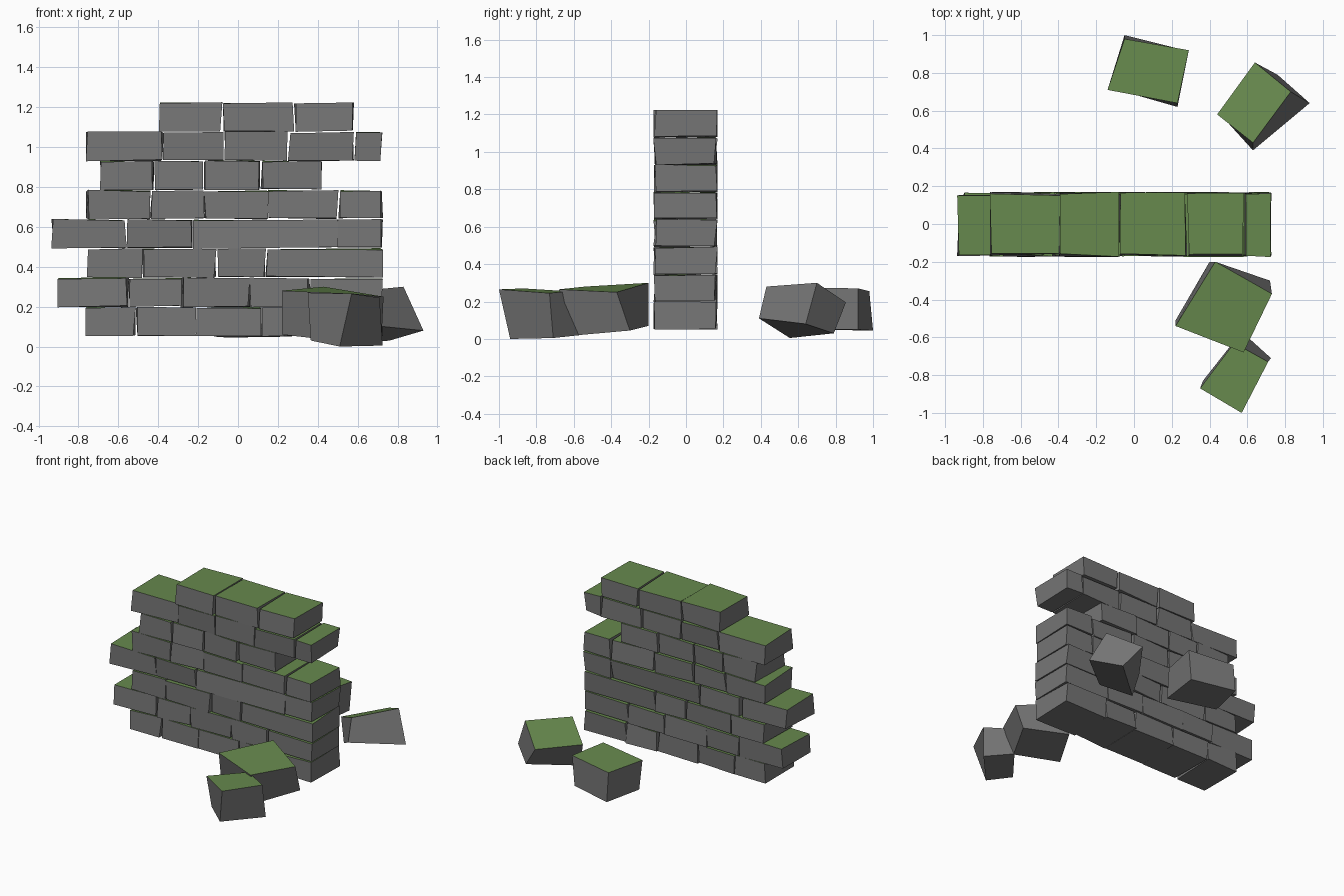
import bpy
import bmesh
import random
from mathutils import Vector

random.seed(4)

old = bpy.data.objects.get("Cube")
if old:
    bpy.data.objects.remove(old, do_unlink=True)


def make_material(name, rgb):
    mat = bpy.data.materials.new(name)
    mat.use_nodes = True
    mat.diffuse_color = (*rgb, 1)
    mat.node_tree.nodes["Principled BSDF"].inputs["Base Color"].default_value = (*rgb, 1)
    return mat


STONE = make_material("grey stone", (0.18, 0.18, 0.18))
MOSS = make_material("green moss", (0.135, 0.25, 0.075))


def add_block(bm, bottom, top):
    """Six-sided stone from two counter-clockwise rings; its top is mossy."""
    low = [bm.verts.new(p) for p in bottom]
    high = [bm.verts.new(p) for p in top]
    bm.faces.new(low[::-1])
    bm.faces.new(high).material_index = 1
    for i in range(4):
        j = (i + 1) % 4
        bm.faces.new((low[i], low[j], high[j], high[i]))


def finish(bm, name):
    mesh = bpy.data.meshes.new(name)
    bm.to_mesh(mesh)
    bm.free()
    mesh.materials.append(STONE)
    mesh.materials.append(MOSS)
    bpy.context.collection.objects.link(bpy.data.objects.new(name, mesh))


def jitter(x, y, z):
    return Vector((x + random.uniform(-0.008, 0.008),
                   y + random.uniform(-0.01, 0.01),
                   z + random.uniform(-0.005, 0.005)))


# Wall courses from the ground up: the x positions of the joints
COURSES = [
    (-0.765, -0.515, -0.21, 0.12, 0.38, 0.725),
    (-0.905, -0.55, -0.285, 0.06, 0.36, 0.725),
    (-0.76, -0.48, -0.11, 0.14, 0.725),
    (-0.935, -0.56, -0.23, 0.5, 0.725),
    (-0.76, -0.44, -0.17, 0.15, 0.505, 0.725),
    (-0.69, -0.42, -0.17, 0.115, 0.43),
    (-0.765, -0.375, -0.07, 0.25, 0.58, 0.725),
    (-0.40, -0.08, 0.28, 0.58),
]
PITCH = 0.1465
FRONT, BACK, GAP = -0.165, 0.16, 0.005

for row, joints in enumerate(COURSES):
    bm = bmesh.new()
    z0 = 0.055 + row * PITCH
    z1 = z0 + PITCH - 0.006
    for x0, x1 in zip(joints, joints[1:]):
        a, b = x0 + GAP, x1 - GAP
        plan = [(a, FRONT), (b, FRONT), (b, BACK), (a, BACK)]
        add_block(bm, [jitter(x, y, z0) for x, y in plan],
                  [jitter(x, y, z1) for x, y in plan])
    finish(bm, f"wall_course_{row + 1}")

# Fallen stones: bottom ring, then top ring
FALLEN = {
    "fallen_stone_front_inner": (
        [(0.22, -0.51, 0.06), (0.57, -0.58, 0.02), (0.72, -0.30, 0.045), (0.40, -0.20, 0.07)],
        [(0.22, -0.54, 0.28), (0.58, -0.68, 0.265), (0.73, -0.37, 0.25), (0.43, -0.20, 0.30)]),
    "fallen_stone_front_outer": (
        [(0.365, -0.83, 0.03), (0.51, -0.94, 0), (0.725, -0.71, 0.005), (0.57, -0.57, 0.02)],
        [(0.35, -0.87, 0.27), (0.57, -1.0, 0.265), (0.71, -0.73, 0.245), (0.53, -0.63, 0.255)]),
    "fallen_stone_back_inner": (
        [(-0.12, 0.72, 0.05), (0.23, 0.62, 0.05), (0.27, 0.92, 0.05), (-0.05, 1.0, 0.045)],
        [(-0.14, 0.71, 0.27), (0.23, 0.64, 0.275), (0.29, 0.92, 0.27), (-0.05, 0.98, 0.255)]),
    "fallen_stone_back_outer": (
        [(0.48, 0.555, 0.005), (0.63, 0.39, 0.11), (0.93, 0.64, 0.08), (0.76, 0.79, 0.03)],
        [(0.44, 0.58, 0.18), (0.63, 0.43, 0.28), (0.83, 0.70, 0.30), (0.64, 0.855, 0.195)]),
}
for name, (bottom, top) in FALLEN.items():
    bm = bmesh.new()
    add_block(bm, bottom, top)
    finish(bm, name)
